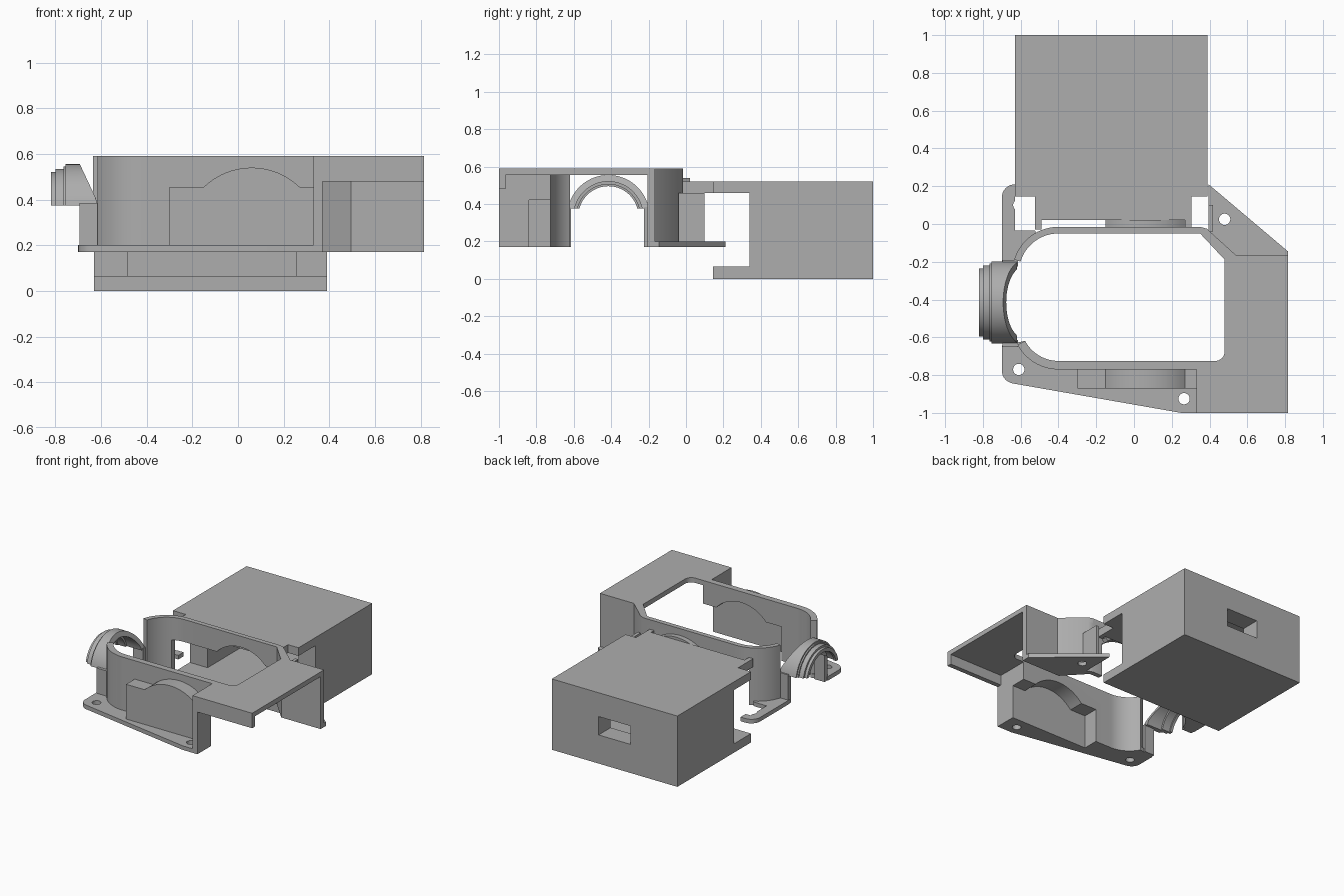
import bpy, bmesh
from math import radians, sin, cos, asin, degrees
from mathutils import Vector

cube = bpy.data.objects.get("Cube")
if cube:
    bpy.data.objects.remove(cube, do_unlink=True)

grey = bpy.data.materials.new("plain_grey")
grey.use_nodes = True
grey.diffuse_color = (0.42, 0.42, 0.42, 1)
grey.node_tree.nodes["Principled BSDF"].inputs["Base Color"].default_value = (0.42, 0.42, 0.42, 1)


def arc(cx, cy, r, a0, a1, n=14):
    angles = [radians(a0 + (a1 - a0) * i / n) for i in range(n + 1)]
    return [(cx + r * cos(a), cy + r * sin(a)) for a in angles]


def prism(name, pts, lo, hi, axis="z"):
    """Extrude a 2D outline along an axis."""
    place = {"z": lambda a, b, h: (a, b, h),
             "y": lambda a, b, h: (a, h, b),
             "x": lambda a, b, h: (h, a, b)}[axis]
    bm = bmesh.new()
    low = [bm.verts.new(place(a, b, lo)) for a, b in pts]
    high = [bm.verts.new(place(a, b, hi)) for a, b in pts]
    bm.faces.new(low)
    bm.faces.new(high)
    for i in range(len(pts)):
        j = (i + 1) % len(pts)
        bm.faces.new((low[i], low[j], high[j], high[i]))
    bmesh.ops.recalc_face_normals(bm, faces=bm.faces)
    mesh = bpy.data.meshes.new(name)
    bm.to_mesh(mesh)
    bm.free()
    mesh.materials.append(grey)
    ob = bpy.data.objects.new(name, mesh)
    bpy.context.collection.objects.link(ob)
    return ob


def box(name, x0, x1, y0, y1, z0, z1):
    return prism(name, [(x0, y0), (x1, y0), (x1, y1), (x0, y1)], z0, z1)


def cut(ob, *cutters):
    for c in cutters:
        c.hide_render = True
        mod = ob.modifiers.new("cut", "BOOLEAN")
        mod.operation = "DIFFERENCE"
        mod.solver = "EXACT"
        mod.object = c
        bpy.context.view_layer.objects.active = ob
        bpy.ops.object.modifier_apply(modifier=mod.name)


def arched(x0, x1, z0, z1, r):
    """Rectangle with a shallow arch rising from its top edge."""
    a = degrees(asin((z1 - 0.238) / r))
    return [(x0, z0), (x1, z0), (x1, z1)] + arc(0.06, 0.238, r, a, 180 - a, 20) + [(x0, z1)]


cutters = []


def cutter(ob):
    cutters.append(ob)
    return ob


def screw_hole(x, y):
    return cutter(prism("hole_cutter", arc(x, y, 0.03, 0, 345, 23), 0.1, 0.3))


# Hollow rear housing with a window in its back wall
housing = box("rear_housing", -0.63, 0.39, 0.34, 1.0, 0, 0.52)
cut(housing,
    cutter(box("cavity_cutter", -0.485, 0.255, 0.2, 0.86, 0.065, 0.46)),
    cutter(box("window_cutter", -0.25, 0.01, 0.8, 1.1, 0.21, 0.345)))
box("housing_floor_lip", -0.63, 0.39, 0.145, 0.34, 0, 0.065)
box("housing_roof_lip", -0.63, 0.39, 0.145, 0.34, 0.46, 0.52)
box("roof_tongue", -0.525, 0.305, 0.02, 0.145, 0.46, 0.52)
for side, x in (("right", -0.525), ("left", 0.27)):
    box(side + "_tongue_tab", x, x + 0.035, -0.03, 0.02, 0.46, 0.52)

# Curved front wall, its bulge and the end wall, all hollowed by one pocket
front_wall = prism("front_wall",
                   [(0.34, -0.77)] + arc(-0.4, -0.525, 0.245, 270, 208)
                   + arc(-0.4, -0.525, 0.2, 208, 270) + [(0.34, -0.725)], 0.17, 0.59)
bulge = prism("front_bulge", arched(-0.3, 0.335, 0.17, 0.455, 0.302), -0.87, -0.765, "y")
end_wall = box("end_wall", 0.33, 0.37, -1.0, -0.725, 0.17, 0.59)
front_flange = prism("front_flange",
                     [(0.36, -1.0), (0.36, -0.725)] + arc(-0.4, -0.525, 0.2, 270, 208)
                     + [(-0.7, -0.645)] + arc(-0.63, -0.775, 0.07, 180, 260, 8)
                     + [(0.25, -1.0)], 0.17, 0.2)
pocket = cutter(prism("pocket_cutter", arched(-0.27, 0.42, 0.1, 0.42, 0.272), -0.84, -0.6, "y"))
for part in (front_wall, bulge, end_wall, front_flange):
    cut(part, pocket)
cut(front_flange, screw_hole(-0.61, -0.77), screw_hole(0.265, -0.925))

# Back wall with chamfered corner and arched opening
back_wall = prism("back_wall",
                  [(0.815, -0.165), (0.54, -0.165), (0.385, -0.025), (0.35, -0.015)]
                  + arc(-0.4, -0.26, 0.245, 90, 163) + arc(-0.4, -0.26, 0.21, 163, 90)
                  + [(0.35, -0.05), (0.495, -0.205), (0.815, -0.205)], 0.17, 0.59)
cut(back_wall, cutter(prism("opening_cutter", arched(-0.49, 0.27, 0.1, 0.425, 0.272),
                            -0.12, 0.1, "y")))
prism("back_arch", arc(0.06, 0.238, 0.302, 46, 134, 20) + arc(0.06, 0.238, 0.272, 134, 46, 20),
      -0.02, 0.022, "y")

# Side shelf with its front lip
prism("shelf_roof",
      [(0.33, -1.0), (0.815, -1.0), (0.815, -0.165), (0.54, -0.165), (0.385, -0.025),
       (0.35, -0.015), (0.35, -0.05), (0.38, -0.06), (0.48, -0.16)]
      + arc(0.43, -0.675, 0.05, 0, -90, 8) + [(0.33, -0.725)], 0.555, 0.59)
box("shelf_front_lip", 0.36, 0.815, -1.0, -0.965, 0.48, 0.57)

# Back mounting flanges
left_flange = prism("back_left_flange",
                    [(0.395, -0.04), (0.395, 0.21), (0.815, -0.145), (0.815, -0.19),
                     (0.52, -0.19)], 0.17, 0.2)
cut(left_flange, screw_hole(0.48, 0.025))
right_flange = prism("back_right_flange",
                     [(-0.7, -0.2)] + arc(-0.4, -0.26, 0.225, 163, 118)
                     + [(-0.525, -0.035), (-0.63, -0.035), (-0.63, 0.15), (-0.59, 0.15),
                        (-0.59, 0.21)] + arc(-0.63, 0.14, 0.07, 90, 180, 8), 0.17, 0.2)
cut(right_flange, screw_hole(-0.61, 0.1))
box("flange_rib", 0.395, 0.418, -0.04, 0.1, 0.18, 0.46)

# Stepped half collar on the right side, with its support posts
CY, CZ = -0.415, 0.335


def half_collar(name, x0, x1, r_in, r_out):
    a, b = (degrees(asin(0.04 / r)) for r in (r_out, r_in))
    return prism(name, arc(CY, CZ, r_out, a, 180 - a, 32) + arc(CY, CZ, r_in, 180 - b, b, 32),
                 x0, x1, "x")


half_collar("collar_tip", -0.82, -0.8, 0.16, 0.185)
half_collar("collar_middle", -0.8, -0.755, 0.17, 0.2)
collar_base = half_collar("collar_base", -0.755, -0.62, 0.185, 0.22)
for v in collar_base.data.vertices:
    if v.co.x > -0.7:
        v.co.x = -0.62 - max(0, v.co.z - 0.4) * 0.47
half_collar("collar_inner_step", -0.765, -0.74, 0.17, 0.21)
for side, y in (("front", -0.65), ("back", -0.225)):
    box(side + "_collar_post", -0.695, -0.615, y, y + 0.035, 0.17, 0.385)

# Remove helpers, smooth the curved walls
for c in cutters:
    bpy.data.objects.remove(c, do_unlink=True)
for ob in bpy.context.scene.objects:
    ob.select_set(ob.type == "MESH")
    if ob.type == "MESH":
        bpy.context.view_layer.objects.active = ob
bpy.ops.object.shade_smooth_by_angle(angle=radians(30))
